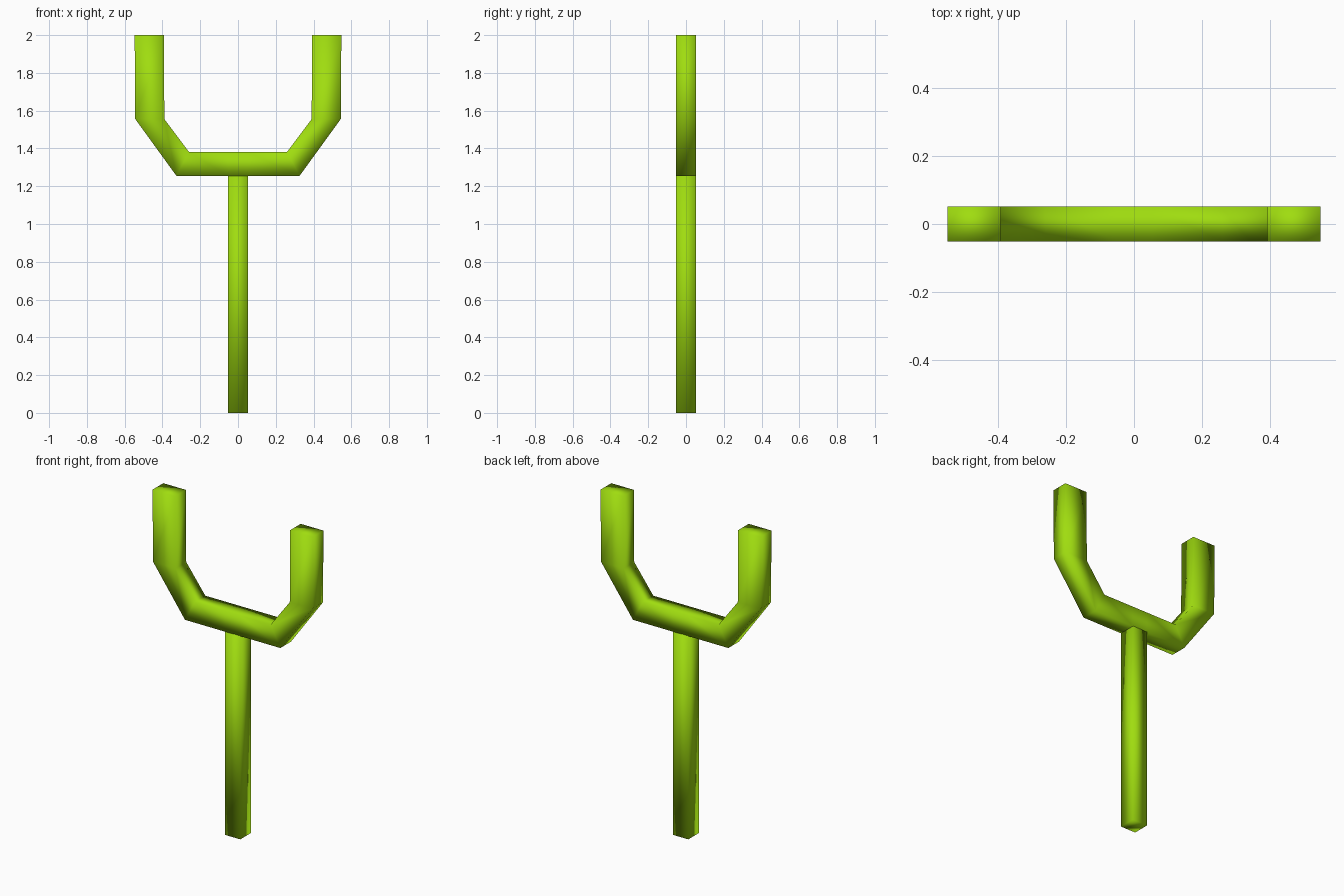
import bpy, bmesh

if "Cube" in bpy.data.objects:
    bpy.data.objects.remove(bpy.data.objects["Cube"])

# Lime paint
lime = bpy.data.materials.new("lime_paint")
lime.diffuse_color = (0.35, 0.72, 0.005, 1)
lime.use_nodes = True
lime.node_tree.nodes["Principled BSDF"].inputs["Base Color"].default_value = lime.diffuse_color

HALF_DEPTH = 0.052


def prism_strip(name, rails):
    """Solid of constant depth running through (outer, inner) pairs of x,z points."""
    bm = bmesh.new()
    rings = []
    for (ox, oz), (ix, iz) in rails:
        rings.append([bm.verts.new(p) for p in (
            (ox, -HALF_DEPTH, oz), (ix, -HALF_DEPTH, iz),
            (ix, HALF_DEPTH, iz), (ox, HALF_DEPTH, oz))])
    for a, b in zip(rings, rings[1:]):
        for i in range(4):
            j = (i + 1) % 4
            bm.faces.new((a[i], a[j], b[j], b[i]))
    bm.faces.new(rings[0])
    bm.faces.new(rings[-1])
    bmesh.ops.recalc_face_normals(bm, faces=bm.faces)
    for f in bm.faces:
        f.smooth = True
    mesh = bpy.data.meshes.new(name)
    bm.to_mesh(mesh)
    bm.free()
    mesh.materials.append(lime)
    obj = bpy.data.objects.new(name, mesh)
    bpy.context.collection.objects.link(obj)
    return obj


# Forked top: one arm, mirrored through the crossbar
arm = [((0.547, 2.0), (0.392, 2.0)),
       ((0.545, 1.557), (0.39, 1.555)),
       ((0.326, 1.255), (0.26, 1.382)),
       ((0.052, 1.255), (0.052, 1.382))]
other_arm = [((-o[0], o[1]), (-i[0], i[1])) for o, i in reversed(arm)]
prism_strip("forked_crossbar", arm + other_arm)

# Straight pole, meeting the crossbar's underside
prism_strip("pole", [((0.052, 0), (-0.052, 0)), ((0.052, 1.257), (-0.052, 1.257))])
